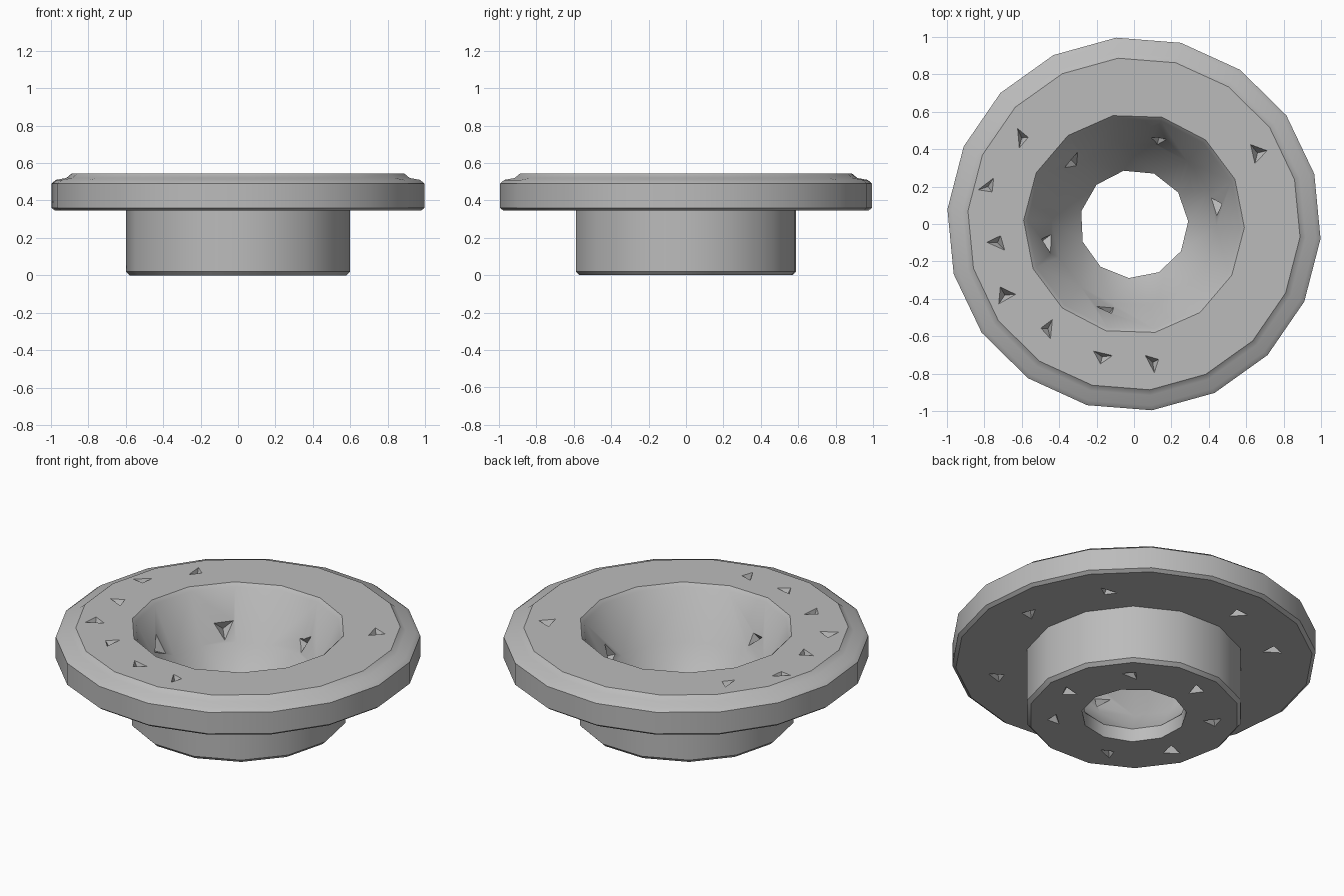
import bpy, bmesh, math, random
from mathutils import Matrix, Vector

random.seed(4)
cube = bpy.data.objects.get("Cube")
if cube:
    bpy.data.objects.remove(cube, do_unlink=True)

grey = bpy.data.materials.new("plain grey")
grey.use_nodes = True
colour = (0.5, 0.5, 0.5, 1)
grey.diffuse_color = colour
grey.node_tree.nodes["Principled BSDF"].inputs["Base Color"].default_value = colour


def make_object(name, bm):
    mesh = bpy.data.meshes.new(name)
    bm.to_mesh(mesh)
    bm.free()
    mesh.materials.append(grey)
    obj = bpy.data.objects.new(name, mesh)
    bpy.context.collection.objects.link(obj)
    return obj


def ring(bm, radius, z, sides, phase):
    step = math.tau / sides
    return [bm.verts.new((radius * math.cos(phase + i * step),
                          radius * math.sin(phase + i * step), z)) for i in range(sides)]


def stitch(bm, a, b):
    """Join two rings that may have different numbers of sides."""
    i = j = 0
    while i < len(a) or j < len(b):
        va, vb = a[i % len(a)], b[j % len(b)]
        if len(a) == len(b):
            bm.faces.new((va, a[(i + 1) % len(a)], b[(j + 1) % len(b)], vb))
            i, j = i + 1, j + 1
        elif (i + 1) / len(a) <= (j + 1) / len(b):
            bm.faces.new((va, a[(i + 1) % len(a)], vb))
            i += 1
        else:
            bm.faces.new((va, b[(j + 1) % len(b)], vb))
            j += 1


# Closed cross-section of the flanged funnel: radius, height, sides
RIM, MID, HOLE = 18, 14, 11
profile = [
    (0.29, 0.00, HOLE), (0.58, 0.00, MID), (0.60, 0.02, MID), (0.60, 0.345, MID),
    (0.98, 0.345, RIM), (1.00, 0.36, RIM), (1.00, 0.49, RIM), (0.975, 0.51, RIM),
    (0.92, 0.52, RIM), (0.89, 0.545, RIM), (0.59, 0.545, MID), (0.57, 0.525, MID),
    (0.44, 0.25, MID), (0.29, 0.08, HOLE),
]
phases = {RIM: math.radians(95.5), MID: math.radians(101), HOLE: math.radians(101)}
bm = bmesh.new()
rings = [ring(bm, r, z, n, phases[n]) for r, z, n in profile]
for k, lower in enumerate(rings):
    stitch(bm, lower, rings[(k + 1) % len(rings)])
bmesh.ops.recalc_face_normals(bm, faces=bm.faces)
funnel = make_object("flanged_funnel", bm)

# Small three-sided chips in the surfaces
chips = bmesh.new()


def chip(x, y, z, normal, width=0.12):
    turn = Vector(normal).to_track_quat('-Z', 'Y').to_matrix().to_4x4()
    place = (Matrix.Translation((x, y, z)) @ turn
             @ Matrix.Rotation(random.uniform(0, math.tau), 4, 'Z')
             @ Matrix.Diagonal((1, random.uniform(0.55, 0.9), 1, 1)))
    bmesh.ops.create_cone(chips, cap_ends=True, segments=3, radius1=width, radius2=0,
                          depth=0.1, matrix=place)


for x, y in [(-0.6, 0.46), (-0.78, 0.2), (-0.73, -0.1), (-0.69, -0.38), (-0.46, -0.56),
             (-0.17, -0.71), (0.1, -0.74), (0.66, 0.38)]:
    chip(x, y, 0.545, (0, 0, 1))
for x, y in [(-0.33, 0.34), (0.13, 0.45), (0.45, 0.1), (-0.47, -0.1), (-0.14, -0.46)]:
    r = math.hypot(x, y)
    chip(x, y, 0.25 + (r - 0.44) * 2.1, (-x / r, -y / r, 0.5))
for count, radius, z in [(8, 0.77, 0.345), (7, 0.44, 0.0)]:
    for k in range(count):
        a = math.tau * (k + random.uniform(-0.2, 0.2)) / count
        chip(radius * math.cos(a), radius * math.sin(a), z, (0, 0, -1))
bmesh.ops.recalc_face_normals(chips, faces=chips.faces)
cutter = make_object("chip_cutter", chips)
cutter.hide_render = True

cut = funnel.modifiers.new("chips", 'BOOLEAN')
cut.operation = 'DIFFERENCE'
cut.solver = 'EXACT'
cut.object = cutter
bpy.context.view_layer.objects.active = funnel
bpy.ops.object.select_all(action='DESELECT')
funnel.select_set(True)
bpy.ops.object.modifier_apply(modifier=cut.name)
bpy.data.objects.remove(cutter, do_unlink=True)

bpy.ops.object.shade_smooth_by_angle(angle=math.radians(33))
